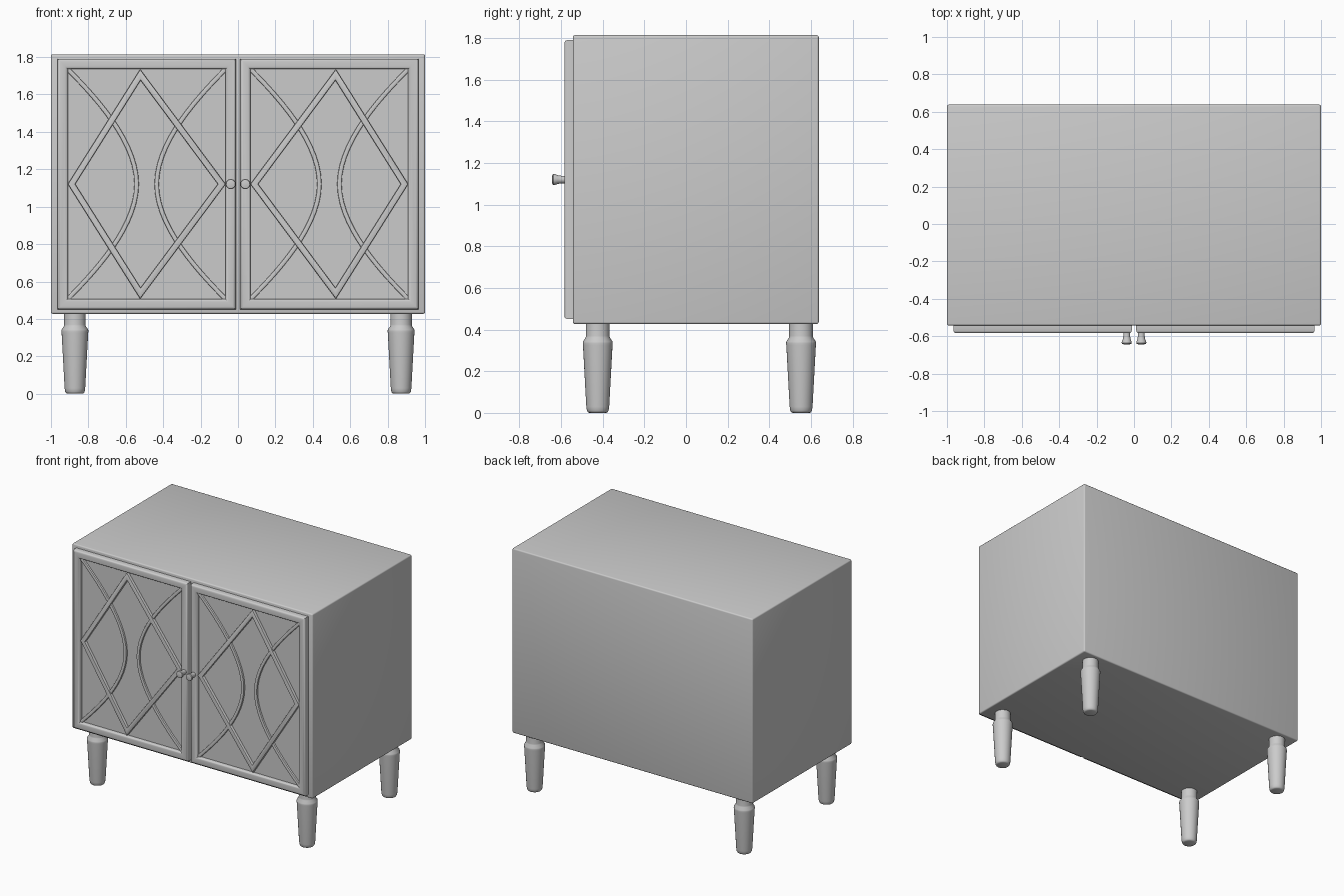
import bpy
import bmesh
import math
from mathutils import Vector
from mathutils.geometry import interpolate_bezier

if "Cube" in bpy.data.objects:
    bpy.data.objects.remove(bpy.data.objects["Cube"], do_unlink=True)

grey = bpy.data.materials.new("plain_grey")
grey.use_nodes = True
grey.diffuse_color = (0.6, 0.6, 0.6, 1)
grey.node_tree.nodes["Principled BSDF"].inputs["Base Color"].default_value = (0.6, 0.6, 0.6, 1)

BODY_BOTTOM, BODY_TOP = 0.427, 1.815
BODY_FRONT, BODY_BACK = -0.543, 0.638
DOOR_FRONT, PANEL_Y = -0.584, -0.556
MID_Z = 1.121
DOOR_IN, DOOR_OUT, DOOR_HALF = 0.012, 0.965, 0.67
RAIL = 0.055
OPEN_IN, OPEN_OUT, OPEN_HALF = DOOR_IN + RAIL, DOOR_OUT - RAIL, DOOR_HALF - RAIL


def finish(name, bm, angle=35):
    bmesh.ops.recalc_face_normals(bm, faces=bm.faces[:])
    mesh = bpy.data.meshes.new(name)
    bm.to_mesh(mesh)
    bm.free()
    mesh.materials.append(grey)
    obj = bpy.data.objects.new(name, mesh)
    bpy.context.collection.objects.link(obj)
    for o in bpy.context.selected_objects:
        o.select_set(False)
    obj.select_set(True)
    bpy.context.view_layer.objects.active = obj
    bpy.ops.object.shade_smooth_by_angle(angle=math.radians(angle))
    return obj


def skin(bm, rings, loop=False):
    """Bridge successive rings of points, capping both ends unless looped."""
    rings = [[bm.verts.new(p) for p in ring] for ring in rings]
    pairs = list(zip(rings, rings[1:]))
    if loop:
        pairs.append((rings[-1], rings[0]))
    else:
        bm.faces.new(rings[0])
        bm.faces.new(rings[-1])
    for a, b in pairs:
        for i in range(len(a)):
            j = (i + 1) % len(a)
            bm.faces.new((a[i], a[j], b[j], b[i]))


def turned(name, profile, place, sides=32):
    """Lathe (radius, distance) pairs; place maps local points to the model."""
    bm = bmesh.new()
    turn = [math.tau * i / sides for i in range(sides)]
    skin(bm, [[place(r * math.cos(a), r * math.sin(a), d) for a in turn]
              for r, d in profile])
    return finish(name, bm)


def strip(name, path, width, front, closed=False):
    """Sweep a round-shouldered moulding along a path of (x, z) with mitred joints."""
    h, r = width / 2, width * 0.22
    section = [(-h, PANEL_Y + 0.004), (-h, front + r), (-h + r * 0.3, front + r * 0.3),
               (-h + r, front)]
    section += [(-s, y) for s, y in reversed(section)]
    pts = [Vector(p) for p in path]
    n = len(pts)
    rings = []
    for i, p in enumerate(pts):
        before = pts[i - 1] if closed or i else None
        after = pts[(i + 1) % n] if closed or i < n - 1 else None
        d1 = (p - before).normalized() if before else (after - p).normalized()
        d2 = (after - p).normalized() if after else d1
        n1, n2 = Vector((-d1.y, d1.x)), Vector((-d2.y, d2.x))
        mitre = (n1 + n2) / (1 + n1.dot(n2))
        rings.append([(p.x + mitre.x * s, y, p.y + mitre.y * s) for s, y in section])
    bm = bmesh.new()
    skin(bm, rings, closed)
    return finish(name, bm, 40)


# Cabinet body with softened edges
bm = bmesh.new()
bmesh.ops.create_cube(bm, size=1)
for v in bm.verts:
    v.co = (v.co.x * 2,
            v.co.y * (BODY_BACK - BODY_FRONT) + (BODY_BACK + BODY_FRONT) / 2,
            v.co.z * (BODY_TOP - BODY_BOTTOM) + (BODY_TOP + BODY_BOTTOM) / 2)
bmesh.ops.bevel(bm, geom=bm.edges[:], offset=0.01, segments=3, profile=0.5, affect='EDGES')
finish("cabinet_body", bm)

# Turned legs
leg_profile = [(0.040, 0), (0.047, 0.003), (0.052, 0.011), (0.055, 0.03),
               (0.071, 0.325), (0.072, 0.335), (0.071, 0.343), (0.058, 0.362),
               (0.057, 0.37), (0.057, BODY_BOTTOM + 0.005)]
for depth, y in (("front", -0.424), ("back", 0.553)):
    for side, s in (("left", 1), ("right", -1)):
        turned(f"{depth}_{side}_leg", leg_profile,
               lambda u, v, d: (s * 0.872 + u, y + v, d))

# Door frame section: inset from the door edge, and y
frame_section = [(0, BODY_FRONT + 0.002), (0, -0.570), (0.003, -0.578), (0.008, -0.5825),
                 (0.015, DOOR_FRONT), (0.040, DOOR_FRONT), (0.047, -0.5825),
                 (0.052, -0.578), (RAIL, -0.570), (RAIL, PANEL_Y)]
knob_profile = [(0.018, -0.002), (0.018, 0.015), (0.021, 0.032), (0.0265, 0.046),
                (0.027, 0.052), (0.024, 0.057), (0.017, 0.059)]

for side, s in (("left", 1), ("right", -1)):
    # Framed door with its recessed panel
    bm = bmesh.new()
    rings = []
    for inset, y in frame_section:
        x0, x1 = s * (DOOR_IN + inset), s * (DOOR_OUT - inset)
        z0, z1 = MID_Z - DOOR_HALF + inset, MID_Z + DOOR_HALF - inset
        rings.append([(x0, y, z0), (x1, y, z0), (x1, y, z1), (x0, y, z1)])
    skin(bm, rings)
    finish(f"{side}_door", bm, 40)

    # Diamond moulding
    apex = s * 0.522
    in_x, out_x, half = OPEN_IN + 0.02, OPEN_OUT - 0.02, OPEN_HALF - 0.031
    strip(f"{side}_diamond", [(s * in_x, MID_Z), (apex, MID_Z + half),
                              (s * out_x, MID_Z), (apex, MID_Z - half)],
          0.034, -0.577, True)

    # Bowed mouldings, corner to corner on each edge of the panel
    upper = interpolate_bezier(Vector((0, OPEN_HALF)), Vector((0.1, 0.51)),
                               Vector((0.368, 0.25)), Vector((0.368, 0)), 16)
    bow = [(p.x, p.y) for p in upper]
    bow += [(x, -z) for x, z in reversed(bow[:-1])]
    for edge, start, way in (("inner", OPEN_IN, 1), ("outer", OPEN_OUT, -1)):
        strip(f"{side}_{edge}_bow", [(s * (start + way * x), MID_Z + z) for x, z in bow],
              0.024, -0.570)

    # Flared knob
    turned(f"{side}_knob", knob_profile,
           lambda u, v, d: (s * 0.039 + u, DOOR_FRONT - d, MID_Z + v), 24)
